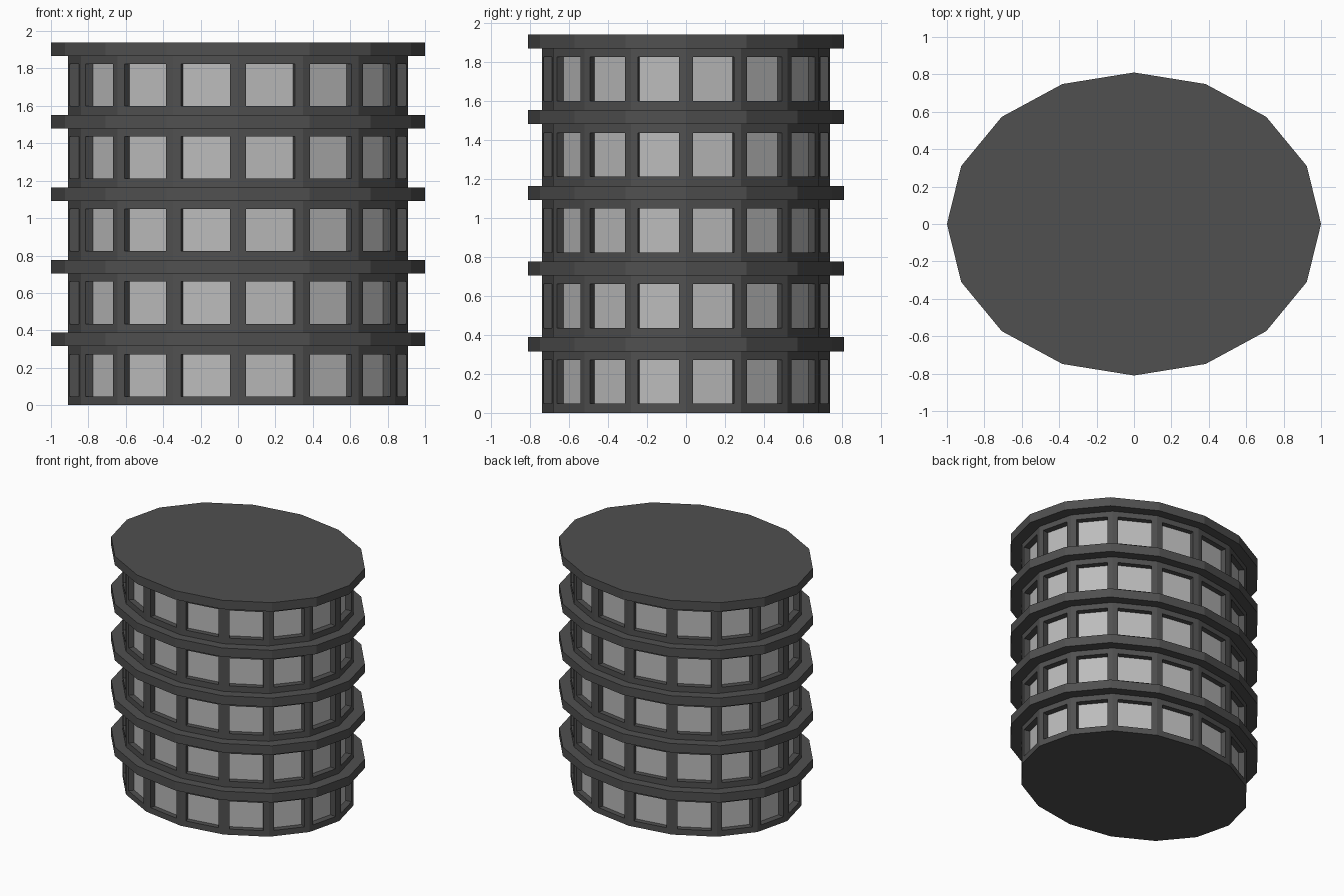
import bpy, bmesh
from math import sin, cos, pi
from mathutils import Vector

if "Cube" in bpy.data.objects:
    bpy.data.objects.remove(bpy.data.objects["Cube"])

SIDES, FLOORS = 16, 5
PITCH, SLAB = 0.388, 0.072
R_WALL, R_SLAB, DEPTH = 0.91, 1.0, 0.05
Y_SCALE = 0.81
MARGIN, WIN_LOW, WIN_HIGH = 0.125, 0.047, 0.272


def material(name, grey):
    m = bpy.data.materials.new(name)
    m.diffuse_color = (grey, grey, grey, 1)
    m.use_nodes = True
    m.node_tree.nodes["Principled BSDF"].inputs["Base Color"].default_value = m.diffuse_color
    return m


dark = material("dark_concrete", 0.08)
light = material("pale_glass", 0.5)


def ring(r, z):
    return [Vector((r * cos(2 * pi * i / SIDES), r * sin(2 * pi * i / SIDES), z))
            for i in range(SIDES)]


def make(name, faces, mat):
    """Build an object from polygons, squashing the circle to an oval."""
    bm = bmesh.new()
    for f in faces:
        bm.faces.new([bm.verts.new((p.x, p.y * Y_SCALE, p.z)) for p in f])
    bmesh.ops.remove_doubles(bm, verts=bm.verts, dist=1e-5)
    me = bpy.data.meshes.new(name)
    bm.to_mesh(me)
    bm.free()
    me.materials.append(mat)
    ob = bpy.data.objects.new(name, me)
    bpy.context.collection.objects.link(ob)


def bridge(a, b):
    """Quads joining two closed loops."""
    n = len(a)
    return [[a[i], a[(i + 1) % n], b[(i + 1) % n], b[i]] for i in range(n)]


for k in range(FLOORS):
    z0, z2 = k * PITCH, (k + 1) * PITCH
    z1 = z2 - SLAB
    # Wall with a recessed window opening in each facet
    low, high = ring(R_WALL, z0), ring(R_WALL, z1)
    wall, panes = [], []
    for i in range(SIDES):
        j = (i + 1) % SIDES
        a, b = low[i], low[j]
        outer = [a, b, high[j], high[i]]
        up = Vector((0, 0, 1))
        p, q = a.lerp(b, MARGIN), a.lerp(b, 1 - MARGIN)
        hole = [p + up * WIN_LOW, q + up * WIN_LOW, q + up * WIN_HIGH, p + up * WIN_HIGH]
        inward = -Vector((a.x + b.x, a.y + b.y, 0)).normalized() * DEPTH
        back = [v + inward for v in hole]
        wall += bridge(outer, hole) + bridge(hole, back)
        panes.append(back)
    if k == 0:
        wall.append(low[::-1])  # underside
    make(f"wall_{k + 1}", wall, dark)
    make(f"window_panes_{k + 1}", panes, light)
    # Projecting floor slab, the last one being the roof
    bottom, top = ring(R_SLAB, z1), ring(R_SLAB, z2)
    name = "roof" if k == FLOORS - 1 else f"floor_slab_{k + 1}"
    make(name, bridge(bottom, top) + [bottom[::-1], top], dark)
